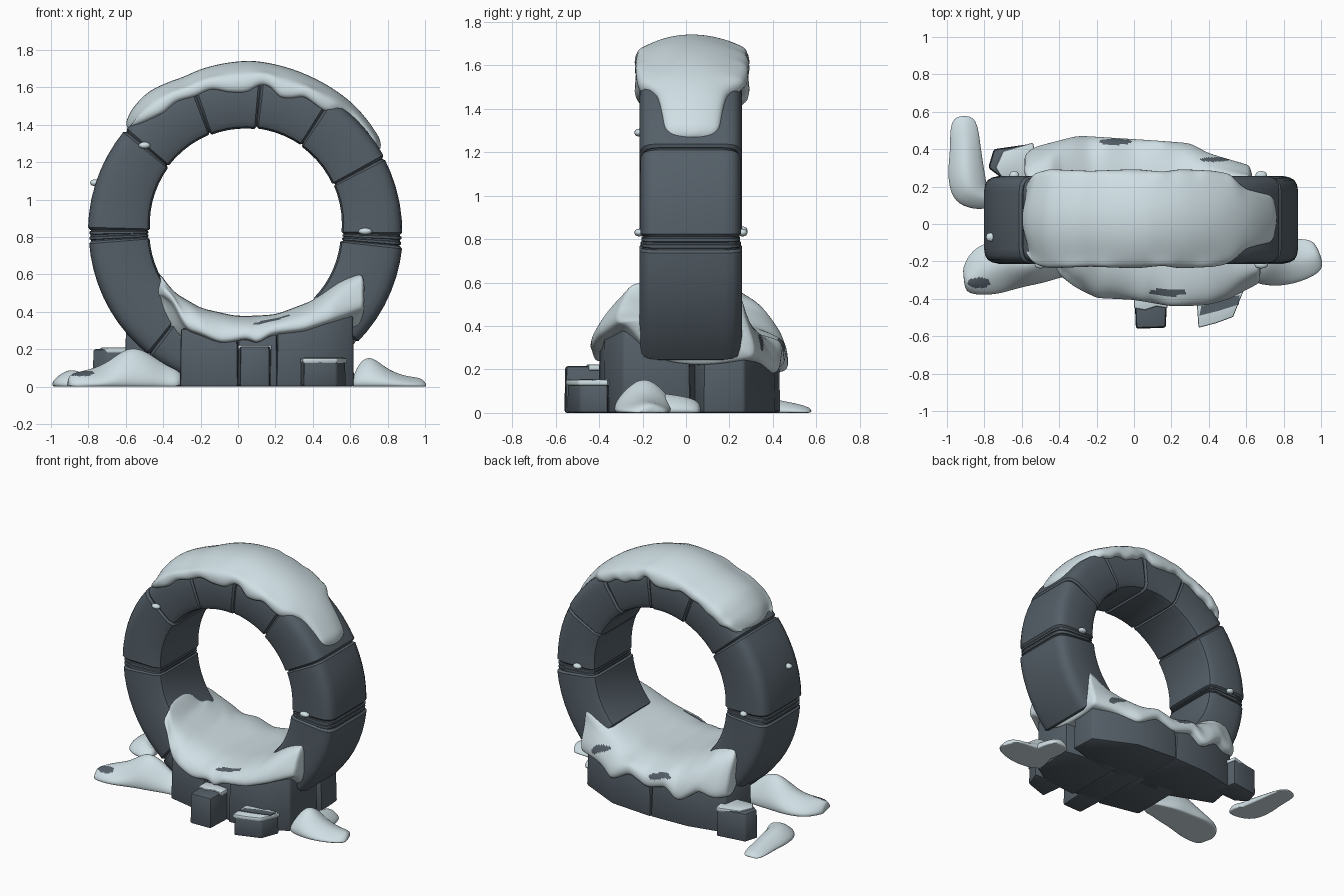
import bpy, bmesh, math
from mathutils import Vector

if "Cube" in bpy.data.objects:
    bpy.data.objects.remove(bpy.data.objects["Cube"])

CX, CY, CZ = 0.04, 0.022, 0.83


def mat(name, col):
    m = bpy.data.materials.new(name)
    m.diffuse_color = (*col, 1)
    m.use_nodes = True
    m.node_tree.nodes["Principled BSDF"].inputs["Base Color"].default_value = m.diffuse_color
    return m


STONE = mat("slate stone", (0.09, 0.115, 0.138))
SNOW = mat("snow", (0.63, 0.74, 0.78))


def lerp(pts, x):
    """Piecewise linear value from (x, value) pairs."""
    if x <= pts[0][0]:
        return pts[0][1]
    for (a, va), (b, vb) in zip(pts, pts[1:]):
        if x <= b:
            return va + (vb - va) * (x - a) / (b - a)
    return pts[-1][1]


def loft(name, rings, material, subsurf=0, bevel=0, angle=35, patches=()):
    """Skin closed rings of points, cap both ends, round and shade."""
    bm = bmesh.new()
    vs = [[bm.verts.new(p) for p in r] for r in rings]
    n = len(vs[0])
    for a, b in zip(vs, vs[1:]):
        for i in range(n):
            bm.faces.new((a[i], a[(i + 1) % n], b[(i + 1) % n], b[i]))
    bm.faces.new(vs[0])
    bm.faces.new(vs[-1])
    bmesh.ops.recalc_face_normals(bm, faces=bm.faces)
    me = bpy.data.meshes.new(name)
    bm.to_mesh(me)
    bm.free()
    ob = bpy.data.objects.new(name, me)
    bpy.context.collection.objects.link(ob)
    me.materials.append(material)
    if patches:
        me.materials.append(STONE)
    bpy.ops.object.select_all(action='DESELECT')
    ob.select_set(True)
    bpy.context.view_layer.objects.active = ob
    if bevel:
        m = ob.modifiers.new("bevel", 'BEVEL')
        m.width, m.segments = bevel, 2
        bpy.ops.object.modifier_apply(modifier="bevel")
    if subsurf:
        m = ob.modifiers.new("round", 'SUBSURF')
        m.levels = subsurf
        bpy.ops.object.modifier_apply(modifier="round")
    # bare stone showing through the snow
    for f in ob.data.polygons:
        for (px, py, rx, ry) in patches:
            if f.normal.z > 0.1 and ((f.center.x - px) / rx) ** 2 + ((f.center.y - py) / ry) ** 2 < 1:
                f.material_index = 1
    bpy.ops.object.shade_smooth_by_angle(angle=math.radians(angle))
    return ob


def polar(deg, r, y):
    a = math.radians(deg)
    return (CX + r * math.cos(a), CY + y, max(0, CZ + r * math.sin(a)))


# --- stone ring: segments with rounded outer corners ---
def ring_segment(name, a0, a1, shrink=0.0):
    n = max(2, int((a1 - a0) / 5))
    e = min(0.9, (a1 - a0) / 4)
    angs = [a0, a0 + e] + [a0 + (a1 - a0) * i / n for i in range(1, n)] + [a1 - e, a1]
    rings = []
    for i, a in enumerate(sorted(angs)):
        d = shrink + (0.011 if i in (0, len(angs) - 1) else 0)
        up = max(0, math.sin(math.radians(a)))
        ri, ro, h = 0.51 + 0.04 * up + d, 0.842 - d, 0.235 - d
        c, k = 0.08, 0.035
        half = [(ri, h - k - 0.02), (ri + 0.01, h - k + 0.015), (ri + k + 0.01, h), (ro - c, h),
                (ro - c * 0.55, h - c * 0.1), (ro - c * 0.25, h - c * 0.27),
                (ro - c * 0.08, h - c * 0.55), (ro, h - c)]
        prof = half + [(r, -y) for r, y in reversed(half)]
        rings.append([polar(a, r, y) for r, y in prof])
    return loft(name, rings, STONE, angle=40)


cuts = [(-45, -5.4), (-1.4, 28), (28, 57), (57, 84), (84, 110), (110, 140), (140, 179.5), (183.5, 232), (232, 258)]
for i, (a, b) in enumerate(cuts):
    ring_segment(f"ring_stone_{i}", a + 0.1, b - 0.1, 0.004 * (i % 2))
for i, (a, b) in enumerate([(-5.3, -3.5), (-3.3, -1.5), (179.6, 181.4), (181.6, 183.4)]):
    ring_segment(f"thin_slab_{i}", a, b, 0.008)
ring_segment("ring_core", -44, 257, 0.014)


# --- base blocks: prisms with a sloping top ---
def block(name, pts, h0, slope=0.0, bevel=0.012):
    cx = sum(p[0] for p in pts) / len(pts)
    cy = sum(p[1] for p in pts) / len(pts)
    top = [(cx + (x - cx) * 0.97, cy + (y - cy) * 0.97, h0 + slope * x) for x, y in pts]
    return loft(name, [[(x, y, 0) for x, y in pts], top], STONE, bevel=bevel)


block("front_block_left", [(-.31, -.32), (0, -.385), (0.01, .08), (-.31, .08)], .31)
block("front_block_mid", [(0, -.36), (.21, -.385), (.21, .08), (0, .08)], .30)
block("front_block_right", [(.205, -.405), (.47, -.38), (.62, -.29), (.62, .02), (.205, .08)], .26, .22)
block("back_block_left", [(-.61, .12), (-.57, .36), (-.3, .42), (-.02, .43), (-.02, 0), (-.3, 0)], .30)
block("back_block_right", [(-.02, .435), (.3, .41), (.6, .27), (.61, .08), (.3, 0), (-.02, 0)], .30)
block("front_step_tall", [(0.01, -.56), (.17, -.555), (.18, -.33), (0, -.33)], .215)
block("front_step_low", [(.35, -.55), (.53, -.49), (.58, -.36), (.33, -.34)], .145)
block("back_step", [(-.78, .30), (-.75, .40), (-.54, .43), (-.5, .25), (-.7, .24)], .20)


# --- saddle of snow inside the ring, draped over the base ---
front = [(-.42, -.25), (-.32, -.33), (-.2, -.39), (0, -.40), (.2, -.435), (.38, -.43), (.5, -.40), (.69, -.30)]
back = [(-.61, .33), (-.55, .40), (-.3, .465), (.1, .44), (.3, .425), (.4, .37), (.64, .30)]
lip_f = [(-.42, .50), (-.34, .44), (-.29, .31), (-.2, .28), (-.1, .235), (-.03, .24), (.05, .26),
         (.1, .23), (.18, .28), (.35, .30), (.5, .35), (.69, .42)]
lip_b = [(-.61, .27), (-.5, .24), (-.4, .28), (-.25, .17), (-.15, .25), (.0, .2), (.15, .26), (.3, .17),
         (.45, .23), (.64, .25)]
top = [(-.45, .63), (-.42, .61), (-.35, .51), (-.2, .42), (0, .375), (.2, .385), (.4, .46), (.55, .57), (.66, .61)]
rings = []
N = 30
for i in range(N + 1):
    u = i / N
    xf, xm, xb = -.42 + 1.11 * u, -.46 + 1.1 * u, -.61 + 1.25 * u
    yf, yb = lerp(front, xf), lerp(back, xb)
    zf, zb, zt = lerp(lip_f, xf), lerp(lip_b, xb), lerp(top, xm)
    ztf = max(lerp(top, xf), zf + 0.03)
    ztb = min(lerp(top, xb * 0.85), .56)
    rings.append([
        (xf, yf + .06, zf), (xf, yf - .005, zf - .005), (xf, yf - .01, zf + .045),
        (xf, yf + .04, zf + (ztf - zf) * .72), (xf, max(-.25, yf + .06), ztf), (xm, -.1, zt), (xm, .12, zt),
        (xb, .27, ztb), (xb, yb - .05, zb + (ztb - zb) * .75), (xb, yb + .01, zb + .08),
        (xb, yb + .01, zb), (xb, yb - .06, zb), (xm, .15, .22), (xm, -.15, .22)])
loft("saddle_snow", rings, SNOW, subsurf=3, angle=60,
     patches=[(.18, -.365, .10, .022), (-.1, .44, .09, .016), (.43, .345, .08, .012)])

# --- snow cap on top of the ring, with a tongue down the right ---
width = [(31, .06), (34, .11), (44, .13), (50, .15), (54, .22), (60, .24), (75, .25), (82, .235), (92, .25),
         (110, .24), (128, .25), (135, .22), (139, .14)]
lip = [(31, .82), (50, .82), (54, .78), (58, .77), (67, .79), (71, .75), (76, .74), (80, .79), (84, .80),
       (89, .74), (97, .75), (104, .79), (110, .77), (118, .79), (125, .77), (133, .80), (139, .83)]
crest = [(31, .85), (34, .875), (50, .895), (70, .905), (88, .918), (105, .905), (112, .895), (125, .915),
         (134, .895), (139, .86)]
rings = []
for i in range(37):
    a = 31 + 108 * i / 36
    w, c = lerp(width, a), lerp(crest, a)
    lf, lb = lerp(lip, a), lerp(lip, min(139, a + 4 * math.sin(a)))
    s = 0.018
    k = min(1, max(.3, (a - 40) / 25))
    rings.append([polar(a, r, y + 0.006) for r, y in [
        (lf, -w + .05), (lf - .01, -w - s), (lf + (c - lf) * .5, -w - s), (c - .055 * k, -w * .88), (c - .006, -w * .4),
        (c, w * .25), (c - .045 * k, w * .86), (lb + (c - lb) * .5, w + s), (lb - .01, w + s), (lb, w - .05),
        (.80, w * .4), (.80, -w * .4)]])
loft("cap_snow", rings, SNOW, subsurf=2, angle=60)


# --- low drifts on the ground: half-oval sections along a spine ---
def drift(name, spine, patches=()):
    rings = []
    for i, (x, y, w, h) in enumerate(spine):
        p, q = spine[max(0, i - 1)], spine[min(len(spine) - 1, i + 1)]
        d = Vector((q[0] - p[0], q[1] - p[1])).normalized()
        sec = [(-.8, 0), (-1, 0), (-1.04, .3), (-.62, .75), (0, 1.1), (.62, .75), (1.04, .3), (1, 0), (.8, 0)]
        rings.append([(x - d.y * w * s, y + d.x * w * s, h * t) for s, t in sec])
    loft(name, rings, SNOW, subsurf=3, angle=60, patches=patches)


drift("front_left_drift", [(-.91, -.31, .05, .05), (-.88, -.31, .08, .075), (-.8, -.25, .14, .09), (-.7, -.22, .14, .125),
      (-.58, -.21, .12, .23), (-.47, -.2, .11, .18), (-.38, -.2, .08, .11), (-.29, -.21, .07, .08)],
      [(-.83, -.315, .06, .028)])
drift("back_left_drift", [(-.91, .58, .04, .02), (-.91, .53, .075, .04), (-.9, .4, .08, .065), (-.90, .27, .10, .09),
      (-.88, .17, .11, .09), (-.80, .14, .07, .06), (-.76, .15, .05, .04)])
drift("front_right_drift", [(.62, -.17, .09, .05), (.66, -.18, .13, .15), (.72, -.2, .13, .165), (.8, -.2, .13, .09),
      (.9, -.19, .11, .055), (.97, -.17, .09, .05), (.995, -.16, .05, .03)])
drift("front_right_drift_side", [(.70, .07, .05, .04), (.70, .03, .08, .07), (.71, -.06, .09, .085), (.72, -.16, .09, .10)])


# --- thin snow on the step stones ---
def thin_snow(name, pts, z):
    loft(name, [[(x, y, z - .02) for x, y in pts], [(x, y, z + .008) for x, y in pts]], SNOW, bevel=.008)


thin_snow("tall_step_snow", [(.0, -.45), (.06, -.46), (.12, -.44), (.18, -.45), (.18, -.36), (0, -.36)], .215)
thin_snow("low_step_snow", [(.345, -.555), (.44, -.53), (.53, -.497), (.585, -.36), (.33, -.34)], .145)
thin_snow("back_step_snow", [(-.74, .30), (-.70, .39), (-.54, .435), (-.5, .25), (-.7, .24)], .20)
bare = [(.35, -.49), (.45, -.465), (.56, -.43), (.565, -.38), (.45, -.405), (.36, -.44)]
loft("low_step_bare_stone", [[(x, y, z) for x, y in bare] for z in (.150, .157)], STONE)

# --- little snow clumps stuck to the ring ---
for i, (x, y, z, s0) in enumerate([(-.5, -.215, 1.29, 1.2), (-.765, -.07, 1.09, 1), (.68, -.215, .83, 1.4),
                                   (.68, .26, .83, 1.2), (-.64, .26, .84, 1)]):
    drops = [(x + .035 * s0 * math.cos(math.pi * k / 4), z + .024 * math.sin(math.pi * k / 4)) for k in range(8)]
    loft(f"snow_clump_{i}", [[(x + (px - x) * s, y + dy, z + (pz - z) * s) for px, pz in drops]
         for dy, s in ((-.025, .5), (0, 1), (.025, .5))], SNOW, subsurf=1, angle=60)
